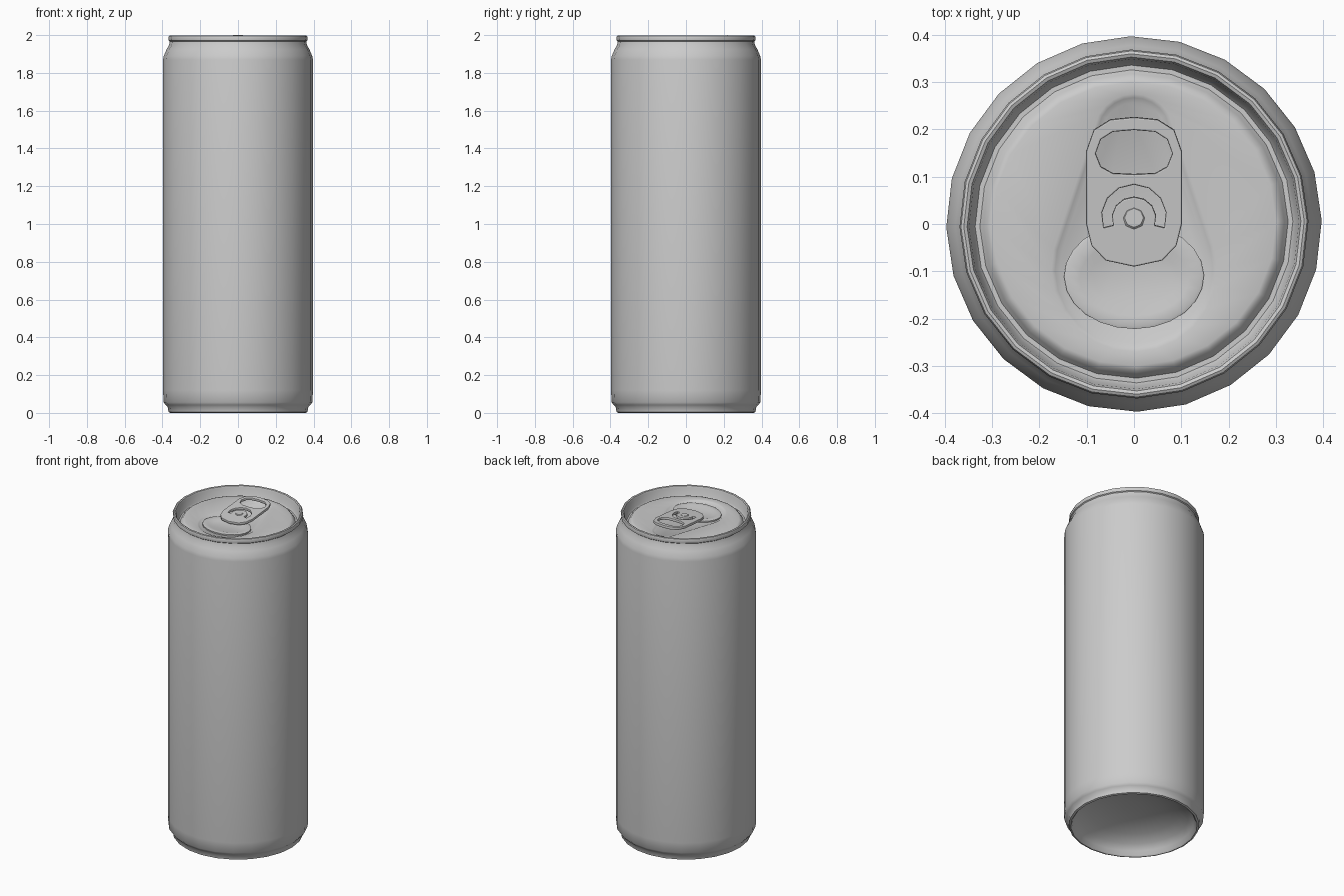
import bpy, bmesh
from math import sin, cos, pi, radians

if "Cube" in bpy.data.objects:
    bpy.data.objects.remove(bpy.data.objects["Cube"])

N = 24
ANGLES = [radians(1) + 2 * pi * i / N for i in range(N)]


def circle(r, z):
    return [(r * cos(a), r * sin(a), z) for a in ANGLES]


def oval(cx, cy, rx, ry, z):
    return [(cx + rx * cos(a), cy + ry * sin(a), z) for a in ANGLES]


def teardrop(inset, z):
    """Hull of a large front circle and a small back circle."""
    pts = []
    for a in ANGLES:
        cy, r = (0.19, 0.085) if sin(a) > 0.3 else (-0.095, 0.175)
        pts.append(((r - inset) * cos(a), cy + (r - inset) * sin(a), z))
    return pts


def smooth(mesh, angle):
    mesh.shade_smooth()
    mesh.set_sharp_from_angle(angle=radians(angle))


def loft(name, rings, cap_start=False, cap_end=True, angle=40):
    bm = bmesh.new()
    loops = [[bm.verts.new(p) for p in ring] for ring in rings]
    for a, b in zip(loops, loops[1:]):
        n = len(a)
        for i in range(n):
            j = (i + 1) % n
            bm.faces.new((a[i], a[j], b[j], b[i]))
    if cap_start:
        bm.faces.new(loops[0][::-1])
    if cap_end:
        bm.faces.new(loops[-1])
    mesh = bpy.data.meshes.new(name)
    bm.to_mesh(mesh)
    bm.free()
    smooth(mesh, angle)
    ob = bpy.data.objects.new(name, mesh)
    bpy.context.collection.objects.link(ob)
    return ob


# Can body: domed base, foot ring, straight wall, tapered neck
body_profile = [(0.06, 0.125), (0.16, 0.115), (0.25, 0.09), (0.31, 0.06),
                (0.34, 0.03), (0.349, 0.008), (0.357, 0.0), (0.368, 0.004),
                (0.372, 0.03), (0.384, 0.042), (0.394, 0.056), (0.397, 0.12),
                (0.397, 1.87), (0.393, 1.89), (0.378, 1.925),
                (0.366, 1.945), (0.361, 1.968)]
loft("can_body", [circle(r, z) for r, z in body_profile],
     cap_start=True, cap_end=False)

# Lid: rolled seam, countersink groove, panel with teardrop recess
lid_profile = [(0.361, 1.966), (0.367, 1.971), (0.369, 1.985), (0.366, 1.995),
               (0.360, 1.998), (0.353, 1.995), (0.349, 1.985), (0.343, 1.942),
               (0.336, 1.932), (0.326, 1.932), (0.318, 1.942),
               (0.310, 1.953), (0.300, 1.956)]
loft("lid", [circle(r, z) for r, z in lid_profile]
     + [teardrop(0.0, 1.956), teardrop(0.008, 1.953), teardrop(0.018, 1.946)])

# Tear panel of the mouth, with a shallow dimple
loft("mouth_panel", [oval(0, -0.11, 0.148, 0.112, 1.944),
                     oval(0, -0.11, 0.148, 0.112, 1.954),
                     oval(0, -0.11, 0.142, 0.106, 1.956),
                     oval(0, -0.115, 0.115, 0.08, 1.955),
                     oval(0, -0.115, 0.095, 0.06, 1.949)])

# Rivet holding the tab
rivet = [(0.035, 1.945), (0.035, 1.962), (0.024, 1.966), (0.024, 1.980),
         (0.020, 1.984)]
loft("rivet", [[(r * cos(i * pi / 4), 0.013 + r * sin(i * pi / 4), z)
                for i in range(8)] for r, z in rivet])


def mirrored(half):
    """Close a right-hand half outline that starts and ends on x = 0."""
    return half + [(-x, y) for x, y in half[-2:0:-1]]


# Pull tab: outline, finger hole and U-shaped slot as one filled curve
outline = mirrored([(0, 0.227), (0.05, 0.222), (0.085, 0.2), (0.101, 0.155),
                    (0.101, 0.0), (0.09, -0.045), (0.06, -0.077), (0, -0.09)])
hole = mirrored([(0, 0.2), (0.045, 0.196), (0.07, 0.18), (0.081, 0.15),
                 (0.07, 0.122), (0.045, 0.108), (0, 0.106)])
arc = [radians(-20 + 220 * i / 8) for i in range(9)]
slot = ([(0.068 * cos(a), 0.016 + 0.068 * sin(a)) for a in arc]
        + [(0.047 * cos(a), 0.013 + 0.045 * sin(a)) for a in reversed(arc)])

curve = bpy.data.curves.new("pull_tab", 'CURVE')
curve.dimensions = '2D'
curve.fill_mode = 'BOTH'
curve.extrude = 0.005
curve.bevel_depth = 0.003
curve.bevel_resolution = 1
curve.offset = -0.003
for pts in (outline, hole, slot):
    sp = curve.splines.new('POLY')
    sp.points.add(len(pts) - 1)
    for p, (x, y) in zip(sp.points, pts):
        p.co = (x, y, 0, 1)
    sp.use_cyclic_u = True
tab = bpy.data.objects.new("pull_tab", curve)
bpy.context.collection.objects.link(tab)
tab.location.z = 1.972
tab.rotation_euler.x = radians(5)
bpy.context.view_layer.objects.active = tab
tab.select_set(True)
bpy.ops.object.convert(target='MESH')
smooth(bpy.context.object.data, 40)
